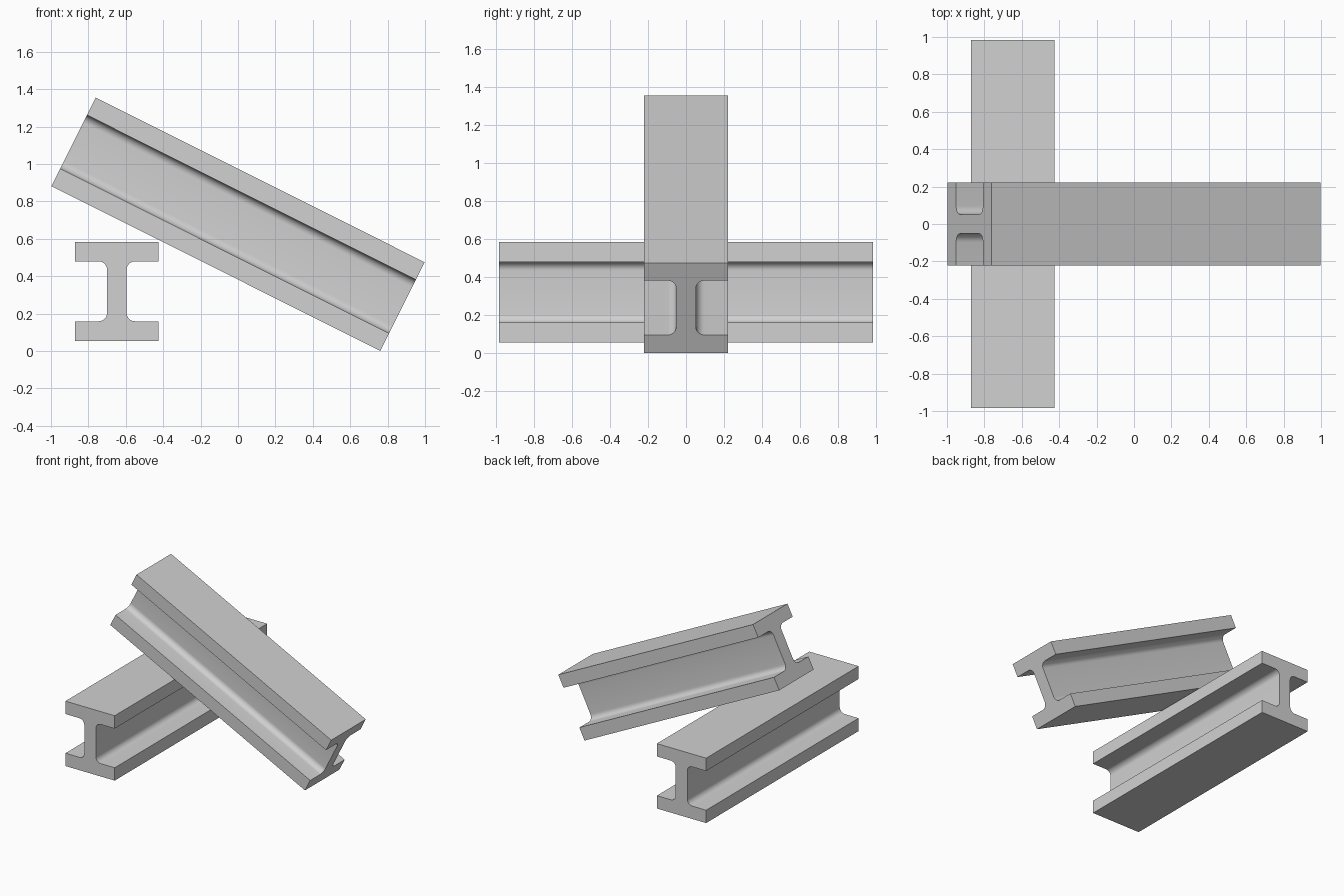
import bpy, bmesh, math
from mathutils import Matrix

cube = bpy.data.objects.get("Cube")
if cube:
    bpy.data.objects.remove(cube, do_unlink=True)

steel = bpy.data.materials.new("plain_grey")
steel.use_nodes = True
steel.diffuse_color = (0.64, 0.64, 0.64, 1)
steel.node_tree.nodes["Principled BSDF"].inputs["Base Color"].default_value = steel.diffuse_color

LENGTH, WIDTH, HEIGHT = 1.967, 0.445, 0.53
FLANGE, WEB, FILLET, STEPS = 0.105, 0.104, 0.045, 8


def quarter_profile():
    """Upper right quarter of the I section, from flange top to web."""
    w, h, under = WIDTH / 2, HEIGHT / 2, HEIGHT / 2 - FLANGE
    cx, cz = WEB / 2 + FILLET, under - FILLET
    points = [(w, h), (w, under)]
    for i in range(STEPS + 1):
        a = math.pi / 2 * (1 + i / STEPS)
        points.append((cx + FILLET * math.cos(a), cz + FILLET * math.sin(a)))
    return points


def i_beam(name, location, turn):
    """I section extruded along y, then turned and placed."""
    q = quarter_profile()
    right = q + [(x, -z) for x, z in reversed(q)]
    outline = right + [(-x, -z) for x, z in right]
    bm = bmesh.new()
    face = bm.faces.new([bm.verts.new((x, -LENGTH / 2, z)) for x, z in outline])
    extruded = bmesh.ops.extrude_face_region(bm, geom=[face], use_keep_orig=True)
    end = [v for v in extruded["geom"] if isinstance(v, bmesh.types.BMVert)]
    bmesh.ops.translate(bm, verts=end, vec=(0, LENGTH, 0))
    bmesh.ops.recalc_face_normals(bm, faces=bm.faces[:])
    mesh = bpy.data.meshes.new(name)
    bm.to_mesh(mesh)
    bm.free()
    mesh.materials.append(steel)
    beam = bpy.data.objects.new(name, mesh)
    bpy.context.collection.objects.link(beam)
    beam.matrix_world = Matrix.Translation(location) @ turn
    bpy.ops.object.select_all(action="DESELECT")
    beam.select_set(True)
    bpy.context.view_layer.objects.active = beam
    bpy.ops.object.shade_smooth_by_angle(angle=math.radians(30))
    return beam


# Beam lying front to back
i_beam("lower_beam", (-0.648, 0, 0.319), Matrix.Identity(4))

# Beam leaning across it, sloping down to the model's left
lean = Matrix.Rotation(math.radians(26.6), 4, "Y") @ Matrix.Rotation(math.radians(90), 4, "Z")
i_beam("leaning_beam", (0, 0, 0.678), lean)
